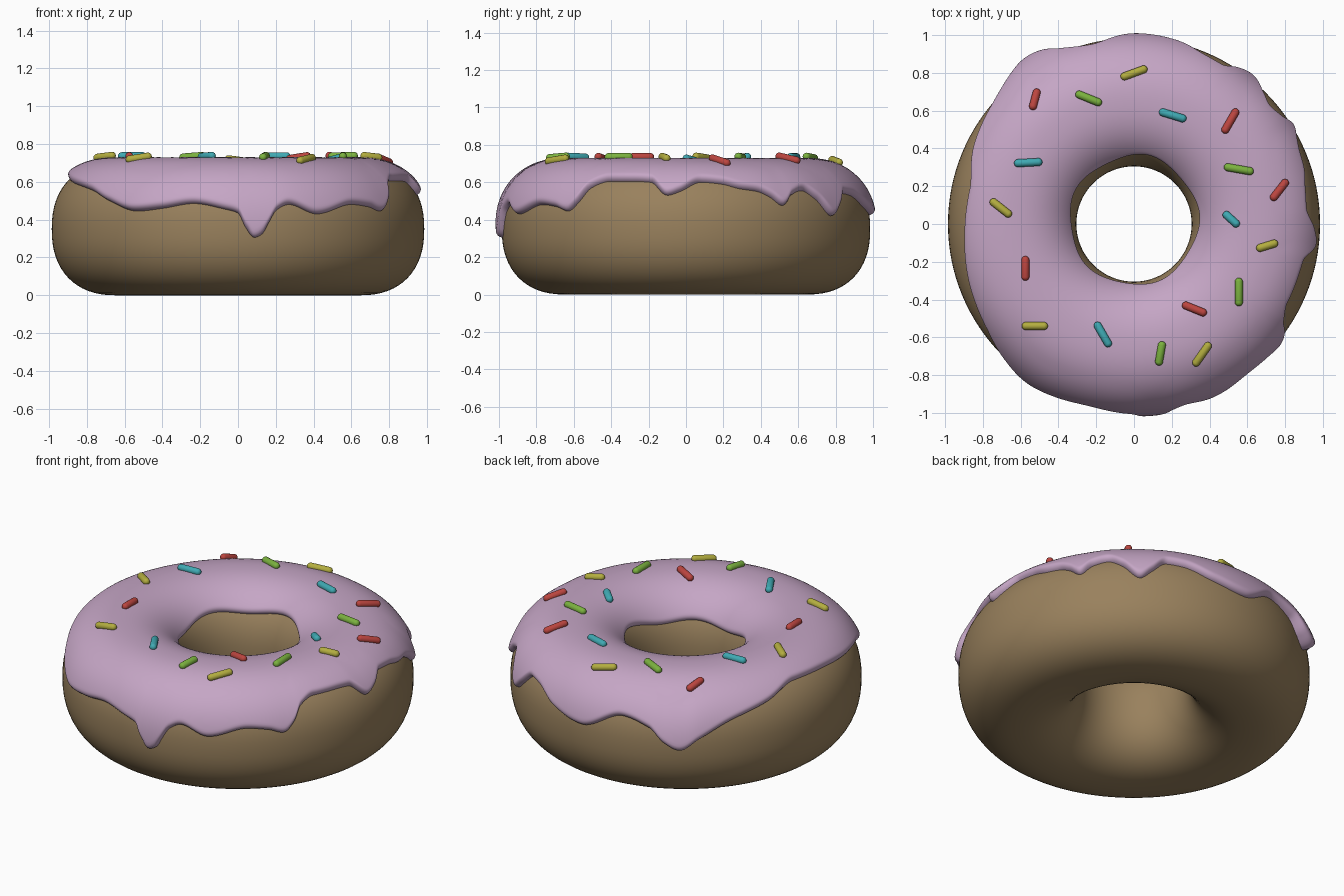
import bpy, bmesh, math
from mathutils import Vector, Matrix

if "Cube" in bpy.data.objects:
    bpy.data.objects.remove(bpy.data.objects["Cube"])

R0, A, B, N = 0.645, 0.34, 0.35, 2.3   # ring radius and rounded-square section


def material(name, rgb):
    m = bpy.data.materials.new(name)
    m.diffuse_color = (*rgb, 1)
    m.use_nodes = True
    m.node_tree.nodes["Principled BSDF"].inputs["Base Color"].default_value = m.diffuse_color
    return m


def spow(v, p):
    return math.copysign(abs(v) ** p, v)


def section(phi, off=0.0):
    """Point (r, z) on the dough section, pushed outwards by off."""
    c, s = math.cos(phi), math.sin(phi)
    x, z = A * spow(c, 2 / N), B * spow(s, 2 / N)
    n = Vector((spow(x / A, N - 1) / A, spow(z / B, N - 1) / B)).normalized()
    return R0 + x + n.x * off, B + z + n.y * off


def phi_at(z):
    return math.asin(spow((z - B) / B, N / 2))


def ring_mesh(name, columns, mat, closed):
    """Skin a loop of (r, z) columns swept around the z axis."""
    bm = bmesh.new()
    n, grid = len(columns), []
    for i, col in enumerate(columns):
        t = 2 * math.pi * i / n
        grid.append([bm.verts.new((r * math.cos(t), r * math.sin(t), z)) for r, z in col])
    rows = len(grid[0])
    for i in range(n):
        a, b = grid[i], grid[(i + 1) % n]
        for j in range(rows if closed else rows - 1):
            k = (j + 1) % rows
            bm.faces.new((a[j], b[j], b[k], a[k]))
    bmesh.ops.recalc_face_normals(bm, faces=bm.faces)
    return finish(name, bm, mat)


def finish(name, bm, mat):
    for f in bm.faces:
        f.smooth = True
    me = bpy.data.meshes.new(name)
    bm.to_mesh(me)
    bm.free()
    me.materials.append(mat)
    ob = bpy.data.objects.new(name, me)
    bpy.context.collection.objects.link(ob)
    return ob


# Dough ring
dough = [section(2 * math.pi * j / 64) for j in range(64)]
ring_mesh("dough", [dough] * 128, material("dough", (0.32, 0.22, 0.11)), True)

# Icing: lower edge height by angle in degrees
EDGE = [(5, .60), (12, .59), (18, .565), (24, .55), (28, .52), (32, .475), (36, .53),
        (41, .555), (46, .51), (52, .42), (56, .47), (61, .54), (67, .53), (77, .465),
        (89, .425), (103, .52), (113, .475), (118, .40), (123, .36), (129, .42), (140, .51),
        (154, .57), (168, .625), (180, .62), (200, .59), (215, .555), (226, .495),
        (237, .445), (246, .46), (256, .485), (266, .455), (270, .435), (272.3, .36),
        (275, .305), (277.5, .325), (279.5, .385), (282, .45), (286, .48), (295, .43),
        (308, .48), (315, .468), (320, .445), (323.5, .49), (327, .57), (333, .605),
        (342, .605), (348, .60), (354, .53), (358, .55)]


def edge_z(deg):
    pts = [(EDGE[-1][0] - 360, EDGE[-1][1])] + EDGE + [(EDGE[k][0] + 360, EDGE[k][1]) for k in (0, 1)]
    pts = [(EDGE[-2][0] - 360, EDGE[-2][1])] + pts
    for i in range(1, len(pts) - 2):
        (x0, y0), (x1, y1), (x2, y2), (x3, y3) = pts[i - 1:i + 3]
        if x1 <= deg <= x2:
            h, t = x2 - x1, (deg - x1) / (x2 - x1)

            def slope(d0, d1):     # harmonic mean, flat at peaks
                return 2 * d0 * d1 / (d0 + d1) if d0 * d1 > 0 else 0
            d = (y2 - y1) / h
            m1 = slope((y1 - y0) / (x1 - x0), d) * h
            m2 = slope(d, (y3 - y2) / (x3 - x2)) * h
            return ((2*t**3 - 3*t*t + 1) * y1 + (t**3 - 2*t*t + t) * m1
                    + (3*t*t - 2*t**3) * y2 + (t**3 - t*t) * m2)


COLS, ROWS = 480, 48
columns = []
for i in range(COLS):
    deg = 360 * i / COLS
    th = math.radians(deg)
    lo = phi_at(edge_z(deg))
    hi = math.pi - phi_at(0.555 + 0.03 * math.sin(th) + 0.012 * math.sin(5 * th + 1))
    bulge = 0.04 * math.exp(-((deg - 122) / 10) ** 2) + 0.012 * math.exp(-((deg - 237) / 10) ** 2)
    col = [section(lo, -0.01)]
    for j in range(ROWS + 1):
        u = (1 - math.cos(math.pi * j / ROWS)) / 2
        phi = lo + (hi - lo) * u
        d = min(u, 1 - u) * (hi - lo) * A
        k = 1 - min(1, d / 0.03)
        thick = 0.03 + (0.006 + bulge) * max(0, 1 - u / 0.3)
        col.append(section(phi, thick * math.sqrt(1 - k * k)))
    col.append(section(hi, -0.01))
    columns.append(col)
ring_mesh("icing", columns, material("icing", (0.56, 0.38, 0.56)), False)

# Sprinkles: x, y, turn in degrees, length, grouped by colour
SPRINKLES = {
    "yellow": ((0.45, 0.42, 0.05), [(0, .80, 20, .15), (-.705, .085, -38, .14), (-.525, -.54, 0, .14),
                                    (.36, -.69, 55, .15), (.705, -.115, 17, .12)]),
    "green": ((0.2, 0.45, 0.05), [(-.24, .665, -22, .15), (.14, -.685, 80, .13),
                                  (.555, -.36, 90, .15), (.555, .29, -10, .16)]),
    "teal": ((0.05, 0.4, 0.45), [(-.56, .325, 3, .15), (-.165, -.585, -60, .15),
                                 (.515, .025, -42, .11), (.205, .575, -17, .15)]),
    "red": ((0.5, 0.06, 0.05), [(-.525, .66, 75, .12), (-.575, -.235, 90, .13), (.32, -.45, -22, .14),
                                (.77, .18, 52, .14), (.51, .545, 60, .15)]),
}


def on_icing(x, y):
    q = min(0.99, abs(math.hypot(x, y) - R0) / (A + 0.03))
    return Vector((x, y, B + (B + 0.03) * (1 - q ** N) ** (1 / N) + 0.006))


for colour, (rgb, items) in SPRINKLES.items():
    mat = material("sprinkle_" + colour, rgb)
    for k, (x, y, turn, length) in enumerate(items):
        c, s = math.cos(math.radians(turn)), math.sin(math.radians(turn))
        h = length / 2
        p, q = on_icing(x - c * h, y - s * h), on_icing(x + c * h, y + s * h)
        axis = (q - p).normalized()
        bm = bmesh.new()
        bmesh.ops.create_uvsphere(bm, u_segments=16, v_segments=11, radius=0.021)
        for v in bm.verts:
            v.co.z += math.copysign(h - 0.021, v.co.z)
        mid = on_icing(x, y)
        bm.transform(Matrix.Translation(mid) @ axis.to_track_quat('Z', 'Y').to_matrix().to_4x4())
        finish(f"sprinkle_{colour}_{k + 1}", bm, mat)
